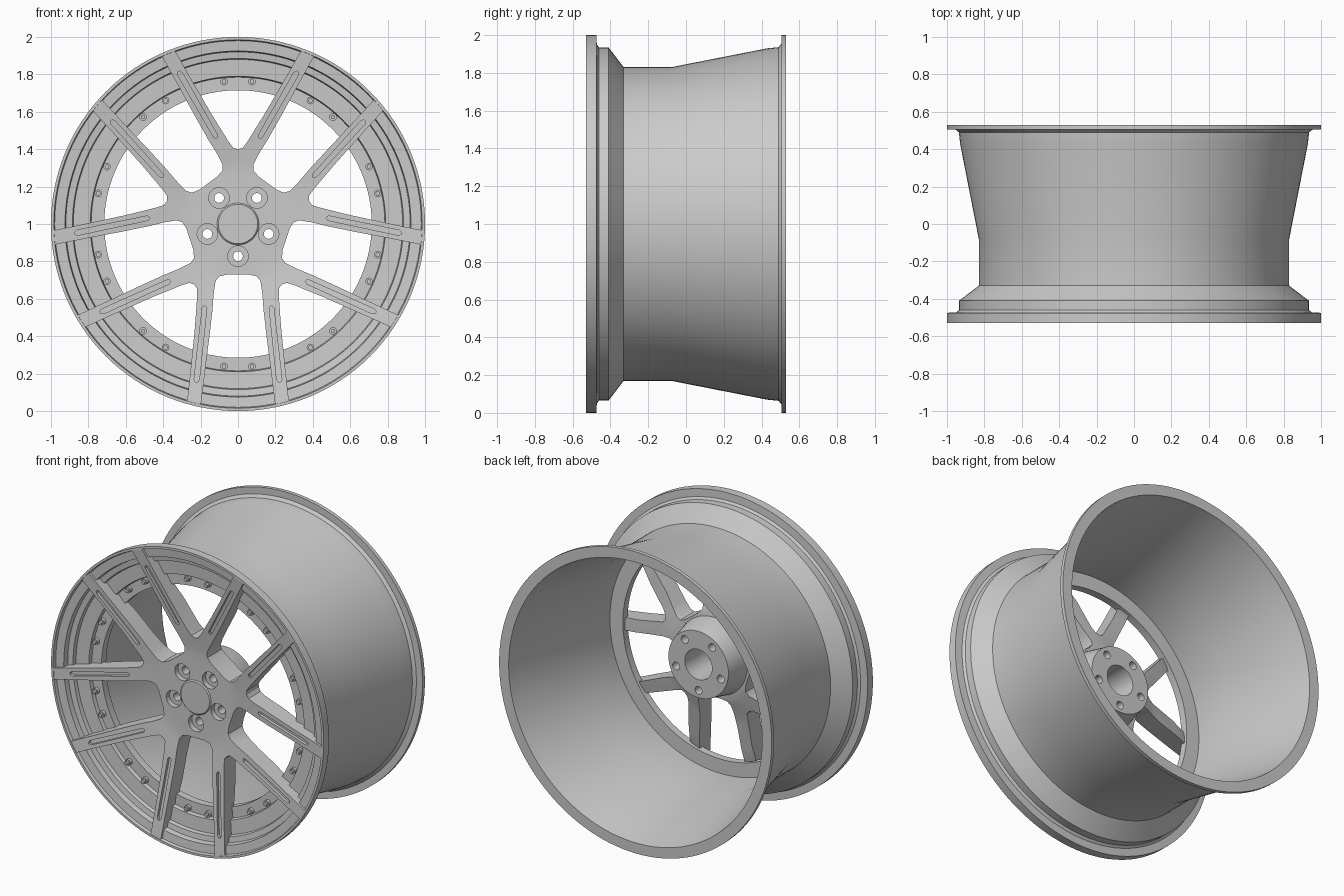
import bpy, bmesh, math
from math import sin, cos, radians, tau

old = bpy.data.objects.get("Cube")
if old:
    bpy.data.objects.remove(old)

metal = bpy.data.materials.new("silver_grey")
metal.use_nodes = True
GREY = (0.6, 0.6, 0.6, 1)
metal.diffuse_color = GREY
metal.node_tree.nodes["Principled BSDF"].inputs["Base Color"].default_value = GREY


def finish(name, bm):
    bmesh.ops.remove_doubles(bm, verts=bm.verts, dist=1e-5)
    bmesh.ops.recalc_face_normals(bm, faces=bm.faces)
    mesh = bpy.data.meshes.new(name)
    bm.to_mesh(mesh)
    bm.free()
    obj = bpy.data.objects.new(name, mesh)
    bpy.context.collection.objects.link(obj)
    mesh.materials.append(metal)
    return obj


def activate(obj):
    bpy.ops.object.select_all(action='DESELECT')
    obj.select_set(True)
    bpy.context.view_layer.objects.active = obj


def smooth(obj, angle=30):
    activate(obj)
    bpy.ops.object.shade_smooth_by_angle(angle=radians(angle))


def turn(u, v, angle):
    """Rotate a wheel-plane point clockwise by an angle in degrees."""
    a = radians(angle)
    return u * cos(a) + v * sin(a), v * cos(a) - u * sin(a)


def lathe(bm, profile, segs, centre=(0, 0)):
    """Revolve a closed (radius, y) profile about an axis along y."""
    rings = []
    for i in range(segs):
        a = tau * i / segs
        rings.append([bm.verts.new((centre[0] + r * sin(a), y, 1 + centre[1] + r * cos(a)))
                      for r, y in profile])
    n = len(profile)
    for i in range(segs):
        p, q = rings[i], rings[(i + 1) % segs]
        for j in range(n):
            k = (j + 1) % n
            if profile[j][0] == 0 and profile[k][0] == 0:
                continue
            bm.faces.new((p[j], p[k], q[k], q[j]))


def lathed(name, profile, segs):
    bm = bmesh.new()
    lathe(bm, profile, segs)
    obj = finish(name, bm)
    smooth(obj)
    return obj


def slab(bm, rows, front, back):
    """Make a solid from rows of (u, v) points between two depth functions of radius."""
    grid = [[bm.verts.new((u, front(math.hypot(u, v)), 1 + v)) for u, v in row] for row in rows]
    faces = []
    for a, b in zip(grid, grid[1:]):
        for j in range(len(a) - 1):
            faces.append(bm.faces.new((a[j], a[j + 1], b[j + 1], b[j])))
    return faces


def thicken(bm, faces, back):
    out = bmesh.ops.extrude_face_region(bm, geom=faces, use_keep_orig=True)
    for v in out["geom"]:
        if isinstance(v, bmesh.types.BMVert):
            v.co.y = back(math.hypot(v.co.x, v.co.z - 1))


def ramp(knots):
    def depth(r):
        for (r0, y0), (r1, y1) in zip(knots, knots[1:]):
            if r <= r1:
                return y0 + (y1 - y0) * max(0, (r - r0) / (r1 - r0))
        return knots[-1][1]
    return depth


face_depth = ramp([(0.3, -0.44), (0.99, -0.528)])
back_depth = ramp([(0.27, -0.28), (0.45, -0.34), (0.7, -0.37), (0.8, -0.40), (0.99, -0.50)])

# Rim: stepped front lip, drop centre barrel and rear flange
lathed("rim_barrel", [
    (1.0, -0.53), (1.0, -0.475), (0.95, -0.472), (0.935, -0.46), (0.935, -0.41),
    (0.83, -0.33), (0.83, -0.08), (0.93, 0.43), (0.936, 0.49), (0.955, 0.505),
    (1.0, 0.505), (1.0, 0.53), (0.93, 0.53), (0.91, 0.43), (0.81, -0.08),
    (0.81, -0.36), (0.715, -0.36), (0.715, -0.41), (0.785, -0.41), (0.79, -0.435),
    (0.88, -0.44), (0.885, -0.465), (0.92, -0.47), (0.925, -0.505), (0.98, -0.51),
    (0.985, -0.53)], 128)

# Spoke star: half a fork, mirrored and repeated five times
fork_edge = [(0, 0.11), (0, 0.22), (0, 0.30), (0, 0.36), (0, 0.40), (0.025, 0.407),
             (0.05, 0.44), (0.14, 0.585), (0.265, 0.80), (0.341, 0.934)]
notch_edge = [(0, 0.11), (0, 0.27), (0.06, 0.27), (0.1, 0.28), (0.12, 0.305), (0.13, 0.37),
              (0.137, 0.464), (0.154, 0.612), (0.172, 0.75), (0.198, 0.964)]
half = []
for i, (a, (u, v)) in enumerate(zip(fork_edge, notch_edge)):
    b = turn(-u, v, 36)
    mid = turn(0, 0.11, 18) if i == 0 else ((a[0] + b[0]) / 2, (a[1] + b[1]) / 2)
    half.append([a, mid, b])

bm = bmesh.new()
for k in range(5):
    for side in (-1, 1):
        rows = [[turn(side * u, v, 72 * k) for u, v in row] for row in half]
        slab(bm, rows, face_depth, back_depth)
bmesh.ops.remove_doubles(bm, verts=bm.verts, dist=1e-4)
bmesh.ops.recalc_face_normals(bm, faces=bm.faces)
thicken(bm, bm.faces[:], back_depth)
star = finish("spoke_star", bm)

# Hub barrel behind the spokes
bm = bmesh.new()
lathe(bm, [(0.1, -0.13), (0.22, -0.13), (0.26, -0.3), (0.26, -0.35), (0.1, -0.35)], 64)
hub = finish("hub_barrel", bm)

# Cutters: stepped lug holes and a groove along every spoke
bm = bmesh.new()
for k in range(5):
    lathe(bm, [(0, -0.6), (0.055, -0.6), (0.055, -0.405), (0.026, -0.405), (0.026, 0), (0, 0)],
          24, turn(0, 0.172, 36 + 72 * k))
bmesh.ops.remove_doubles(bm, verts=bm.verts, dist=1e-5)
groove = [(0.23, 0.004), (0.24, 0.012), (0.43, 0.013), (0.625, 0.014), (0.64, 0.005)]
for k in range(5):
    for side in (-1, 1):
        rows = []
        for s, w in groove:
            u, v = 0.496 * s, 0.26 + 0.868 * s
            rows.append([turn(side * (u + d * 0.868), v - d * 0.496, 72 * k) for d in (-w, w)])
        faces = slab(bm, rows, lambda r: -0.6, None)
        thicken(bm, faces, lambda r: face_depth(r) + 0.02)
cutter = finish("cutter", bm)
cutter.hide_render = True

for obj in (star, hub):
    activate(obj)
    mod = obj.modifiers.new("holes", 'BOOLEAN')
    mod.operation = 'DIFFERENCE'
    mod.solver = 'EXACT'
    mod.object = cutter
    bpy.ops.object.modifier_apply(modifier=mod.name)
    smooth(obj)
bpy.data.objects.remove(cutter)

# Centre cap with a chamfered edge
lathed("centre_cap", [(0, -0.448), (0.105, -0.448), (0.112, -0.441), (0.112, -0.40), (0, -0.40)], 64)

# Flange bolts in pairs, in every gap between spokes
bm = bmesh.new()
for k in range(10):
    for offset in (-5.6, 5.6):
        lathe(bm, [(0, -0.445), (0.012, -0.445), (0.012, -0.43), (0.02, -0.43),
                   (0.02, -0.40), (0, -0.40)], 12, turn(0, 0.765, 36 * k + offset))
smooth(finish("flange_bolts", bm), 35)
